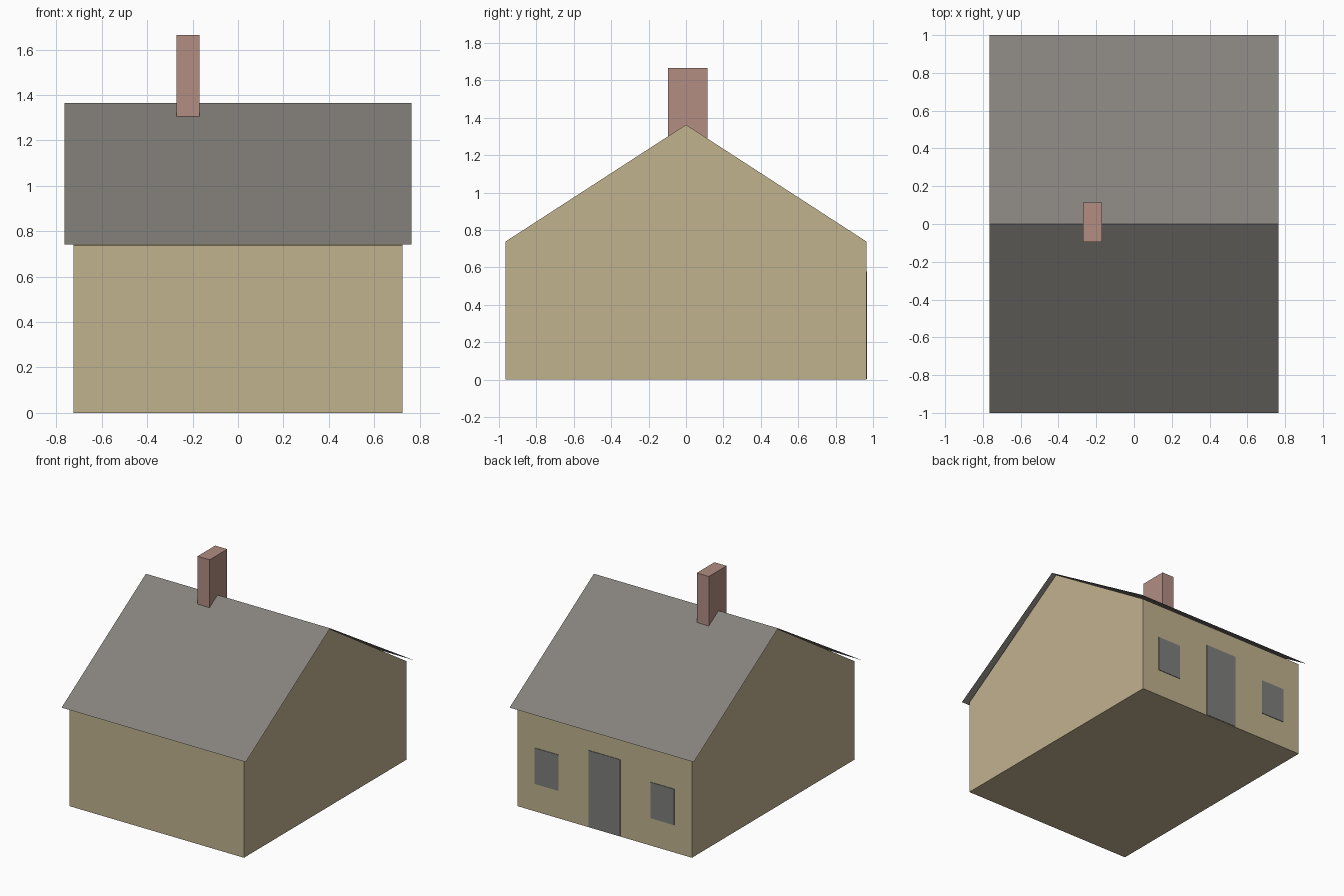
import bpy

cube = bpy.data.objects.get("Cube")
if cube:
    bpy.data.objects.remove(cube, do_unlink=True)


def material(name, srgb):
    """Flat material from 0-255 sRGB values, stored as linear."""
    col = [((c / 255 + 0.055) / 1.055) ** 2.4 for c in srgb] + [1]
    m = bpy.data.materials.new(name)
    m.use_nodes = True
    m.diffuse_color = col
    m.node_tree.nodes["Principled BSDF"].inputs["Base Color"].default_value = col
    return m


def mesh_object(name, verts, faces, mat):
    me = bpy.data.meshes.new(name)
    me.from_pydata(verts, [], faces)
    me.materials.append(mat)
    ob = bpy.data.objects.new(name, me)
    bpy.context.collection.objects.link(ob)
    return ob


def box(name, x0, x1, y0, y1, z0, z1, mat):
    bpy.ops.mesh.primitive_cube_add(
        size=1, location=((x0 + x1) / 2, (y0 + y1) / 2, (z0 + z1) / 2))
    ob = bpy.context.object
    ob.name = name
    ob.scale = (x1 - x0, y1 - y0, z1 - z0)
    ob.data.materials.append(mat)
    return ob


plaster = material("tan plaster", (193, 178, 143))
slate = material("grey slate", (133, 129, 123))
brick = material("dusty red brick", (178, 141, 130))
dark = material("dark grey openings", (126, 126, 124))

HALF_X, HALF_Y, EAVE, RIDGE = 0.725, 0.965, 0.738, 1.363

# House body: gable profile extruded along x
profile = [(-HALF_Y, 0), (HALF_Y, 0), (HALF_Y, EAVE), (0, RIDGE), (-HALF_Y, EAVE)]
n = len(profile)
verts = [(x, y, z) for x in (-HALF_X, HALF_X) for y, z in profile]
faces = [tuple(reversed(range(n))), tuple(range(n, 2 * n))]
faces += [(i, (i + 1) % n, (i + 1) % n + n, i + n) for i in range(n)]
mesh_object("house_walls", verts, faces, plaster)

# Roof: two thin sheets meeting at the ridge, overhanging all round
ROOF_X = 0.765
roof = [(x, y, z) for y, z in ((-1, 0.742), (0, RIDGE + 0.002), (1, 0.742))
        for x in (-ROOF_X, ROOF_X)]
mesh_object("roof", roof, [(0, 1, 3, 2), (2, 3, 5, 4)], slate)

# Chimney through the ridge
box("chimney", -0.27, -0.17, -0.095, 0.115, 1.2, 1.665, brick)

# Door and windows as thin plates on the back wall
WALL_Y = HALF_Y - 0.002
box("door", -0.132, 0.132, WALL_Y, HALF_Y + 0.004, 0.003, 0.578, dark)
for side, name in ((1, "left_window"), (-1, "right_window")):
    xs = sorted((side * 0.382, side * 0.58))
    box(name, *xs, WALL_Y, HALF_Y + 0.004, 0.207, 0.477, dark)
